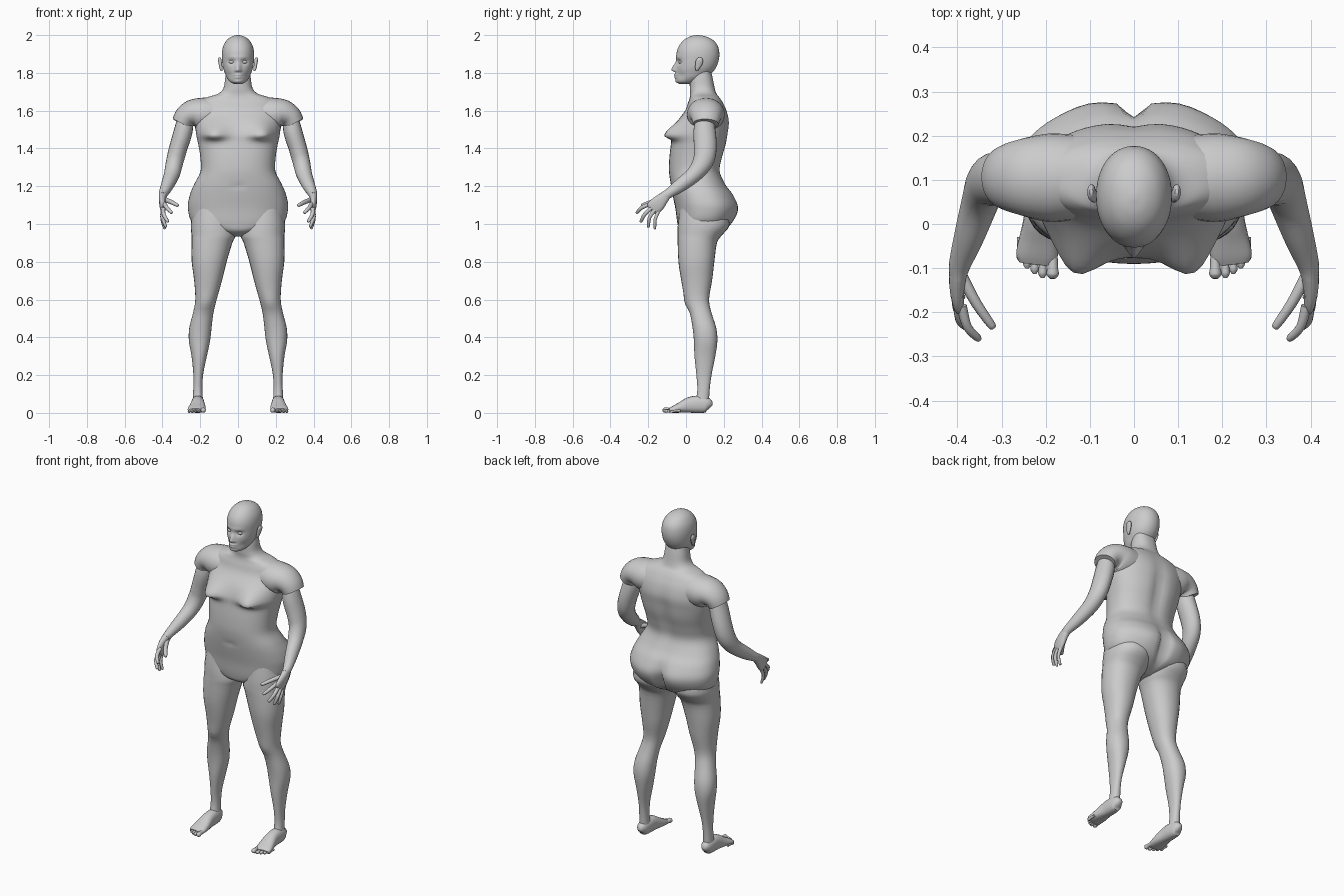
import bpy, bmesh
from math import sin, cos, pi, exp
from mathutils import Vector


def spline(rows, k):
    """Catmull-Rom refinement of a list of equal-length tuples."""
    out = []
    for i in range(len(rows) - 1):
        a, b, c, d = (rows[max(i - 1, 0)], rows[i], rows[i + 1], rows[min(i + 2, len(rows) - 1)])
        for s in range(k):
            t = s / k
            out.append([0.5 * (2 * q + (r - p) * t + (2 * p - 5 * q + 4 * r - w) * t * t
                               + (3 * q - p - 3 * r + w) * t ** 3)
                        for p, q, r, w in zip(a, b, c, d)])
    return out + [list(rows[-1])]


def sup(a, p):
    f = lambda v: (1 if v >= 0 else -1) * abs(v) ** (2 / p)
    return f(cos(a)), f(sin(a))


def skin(name, rings, mirror=False):
    """Bridge closed rings of points into a smooth-shaded object."""
    bm = bmesh.new()
    vs = [[bm.verts.new(p) for p in ring] for ring in rings]
    n = len(vs[0])
    for a, b in zip(vs, vs[1:]):
        for j in range(n):
            bm.faces.new((a[j], a[(j + 1) % n], b[(j + 1) % n], b[j]))
    bm.faces.new(vs[0][::-1])
    bm.faces.new(vs[-1])
    bmesh.ops.recalc_face_normals(bm, faces=bm.faces)
    me = bpy.data.meshes.new(name)
    bm.to_mesh(me)
    bm.free()
    ob = bpy.data.objects.new(name, me)
    bpy.context.collection.objects.link(ob)
    if mirror:
        ob.modifiers.new("Mirror", 'MIRROR').use_mirror_merge = False
    bpy.ops.object.select_all(action='DESELECT')
    ob.select_set(True)
    bpy.context.view_layer.objects.active = ob
    bpy.ops.object.shade_smooth_by_angle(angle=0.9)
    return ob


def loft(name, rows, n=40, k=4, p=2.2, mirror=False):
    """Horizontal sections: (z, x min, x max, y min, y max)."""
    rings = []
    for z, x0, x1, y0, y1 in spline(rows, k):
        pts = [sup(2 * pi * j / n, p) for j in range(n)]
        rings.append([((x0 + x1) / 2 + (x1 - x0) / 2 * u, (y0 + y1) / 2 + (y1 - y0) / 2 * v, z)
                      for u, v in pts])
    return skin(name, rings, mirror)


def tube(name, rows, ref=(1, 0, 0), n=16, k=3, p=2.0):
    """Sections square to a path: (x, y, z, radius along ref, other radius); mirrored."""
    rows = spline(rows, k)
    c = [Vector(r[:3]) for r in rows]
    rings = []
    for i, r in enumerate(rows):
        t = (c[min(i + 1, len(c) - 1)] - c[max(i - 1, 0)]).normalized()
        a = Vector(ref)
        a = (a - t * a.dot(t)).normalized()
        b = t.cross(a)
        ring = []
        for j in range(n):
            u, v = sup(2 * pi * j / n, p)
            ring.append(c[i] + a * u * max(r[3], .001) + b * v * max(r[4], .001))
        rings.append(ring)
    return skin(name, rings, True)


def bump(ob, c, r, off, down=None):
    """Soft push of the surface around c, on both sides of x = 0."""
    for s in ((1, -1) if c[0] else (1,)):
        for v in ob.data.vertices:
            d = [v.co.x - s * c[0], v.co.y - c[1], v.co.z - c[2]]
            rz = down if down and d[2] < 0 else r[2]
            w = exp(-(d[0] / r[0]) ** 2 - (d[1] / r[1]) ** 2 - (d[2] / rz) ** 2)
            v.co += Vector((off[0] * s, off[1], off[2])) * w


# Torso and neck: z, half width, front y, back y
T = [(.935, .03, .02, .12), (.96, .12, -.03, .19), (1.0, .235, -.045, .238), (1.08, .265, -.056, .272),
     (1.15, .256, -.07, .252), (1.21, .232, -.081, .21), (1.28, .198, -.09, .182), (1.35, .199, -.088, .194),
     (1.42, .21, -.08, .214), (1.48, .222, -.07, .224), (1.54, .226, -.047, .23), (1.6, .222, -.005, .217),
     (1.645, .205, .012, .195), (1.67, .165, .02, .178), (1.69, .105, .022, .162), (1.72, .077, .02, .152),
     (1.77, .068, .022, .142), (1.82, .062, .04, .13)]
torso = loft("torso", [(z, -w, w, f, b) for z, w, f, b in T], n=56, k=5, p=2.3)
bump(torso, (.125, -.07, 1.475), (.062, .12, .06), (.01, -.062, -.006), down=.026)
bump(torso, (0, .26, 1.04), (.022, .1, .1), (0, -.045, 0))
bump(torso, (.1, .25, 1.06), (.06, .1, .07), (0, .01, 0))
bump(torso, (0, .21, 1.42), (.035, .1, .16), (0, -.018, 0))
bump(torso, (0, -.085, 1.2), (.014, .05, .014), (0, .008, 0))

# Legs: z, inner x, outer x, front y, back y
leg = loft("leg", [
    (1.1, .03, .235, -.03, .2), (1.0, .012, .25, -.043, .232), (.94, .012, .246, -.045, .19),
    (.9, .03, .246, -.044, .164), (.8, .06, .245, -.04, .15), (.7, .085, .232, -.025, .138),
    (.6, .113, .226, -.005, .122), (.53, .13, .238, .02, .135), (.45, .14, .258, .035, .16),
    (.38, .148, .26, .042, .166), (.3, .165, .246, .045, .155), (.2, .185, .236, .055, .135),
    (.12, .188, .237, .06, .125), (.06, .185, .24, .05, .122)], n=28, k=3, mirror=True)
bump(leg, (.17, 0, .58), (.03, .05, .035), (0, -.008, 0))

# Feet and toes
tube("foot", [(.215, .13, .03, .012, .014), (.214, .115, .04, .028, .038), (.213, .07, .045, .034, .045),
              (.213, .02, .042, .036, .042), (.215, -.03, .028, .044, .028), (.22, -.072, .017, .047, .017),
              (.222, -.09, .013, .038, .01)], n=20, p=2.4)
for x, tip, r in ((.184, -.124, .014), (.207, -.122, .010), (.225, -.113, .0095),
                  (.242, -.101, .009), (.258, -.084, .0085)):
    tube("toe", [(x, tip + .055, r + .002, r * .8, r * .8), (x, tip + .025, r + .002, r * .85, r * .85),
                 (x, tip + .01, r, r, r), (x, tip, r, r * .4, r * .4)], n=10)

# Shoulder caps ending in a sleeve-like rim over the arms
tube("shoulder_cap", [(.08, .108, 1.575, .09, .09), (.18, .105, 1.58, .1, .09), (.235, .106, 1.585, .092, .076),
                      (.275, .106, 1.565, .08, .064), (.297, .105, 1.53, .069, .055)],
     ref=(0, 1, 0), n=28, k=4)

# Arms
tube("arm", [(.275, .1, 1.6, .035, .04), (.288, .098, 1.5, .049, .058), (.317, .102, 1.4, .048, .06),
             (.335, .09, 1.33, .046, .054), (.35, .045, 1.265, .042, .043), (.374, -.03, 1.205, .034, .036),
             (.394, -.09, 1.163, .025, .026), (.398, -.115, 1.145, .02, .027)], n=20, k=4)

# Hands and fingers
tube("palm", [(.396, -.1, 1.157, .021, .024), (.4, -.125, 1.132, .019, .032), (.4, -.152, 1.104, .016, .04),
              (.397, -.175, 1.082, .012, .039), (.396, -.183, 1.074, .006, .03)], n=16, p=2.4)
for name, a, b, c, r in (
        ("index_finger", (.39, -.185, 1.107), (.378, -.232, 1.088), (.35, -.262, 1.058), .0105),
        ("middle_finger", (.396, -.178, 1.089), (.394, -.218, 1.052), (.37, -.24, 1.01), .0105),
        ("ring_finger", (.4, -.165, 1.075), (.4, -.193, 1.034), (.381, -.2, .982), .010),
        ("little_finger", (.4, -.146, 1.067), (.402, -.163, 1.024), (.387, -.165, .973), .009),
        ("thumb", (.39, -.118, 1.13), (.358, -.178, 1.118), (.318, -.236, 1.098), .012)):
    a, b, c = Vector(a), Vector(b), Vector(c)
    e = c.lerp(b, .12)
    tube(name, [(*a, r * 1.1, r * 1.1), (*b, r, r), (*e, r * .8, r * .8), (*c, r * .3, r * .3)], n=10)

# Head: z, half width, front y, back y
H = [(1.742, .022, -.035, .03), (1.752, .042, -.05, .06), (1.775, .06, -.054, .105), (1.8, .07, -.053, .138),
     (1.83, .08, -.051, .16), (1.87, .085, -.05, .174), (1.91, .085, -.049, .176), (1.945, .077, -.036, .167),
     (1.975, .058, -.01, .142), (1.993, .032, .022, .105), (2.0, .006, .055, .07)]
head = loft("head", [(z, -w, w, f, b) for z, w, f, b in H], n=64, k=5, p=2.1)
bump(head, (.034, -.045, 1.858), (.02, .04, .013), (0, .013, 0))
bump(head, (.03, -.045, 1.882), (.03, .04, .009), (0, -.004, 0))
bump(head, (0, -.05, 1.815), (.013, .04, .035), (0, -.026, 0), down=.009)
bump(head, (.013, -.05, 1.81), (.008, .04, .009), (0, -.007, 0))
bump(head, (0, -.053, 1.79), (.022, .04, .006), (0, -.011, 0))
bump(head, (0, -.053, 1.776), (.018, .04, .006), (0, -.009, 0))
bump(head, (0, -.05, 1.755), (.018, .04, .01), (0, -.005, 0))
bump(head, (.045, -.02, 1.785), (.02, .04, .02), (-.003, .005, 0))

# Eyes and ears
tube("eye", [(.034, -.022, 1.858, .005, .004), (.034, -.028, 1.858, .014, .01),
             (.034, -.036, 1.858, .011, .007), (.034, -.039, 1.858, .003, .002)], n=12)
tube("ear", [(.086, .058, 1.812, .006, .006), (.09, .06, 1.825, .008, .012), (.094, .068, 1.85, .009, .019),
             (.097, .072, 1.87, .009, .018), (.097, .072, 1.882, .004, .008)], n=14)
